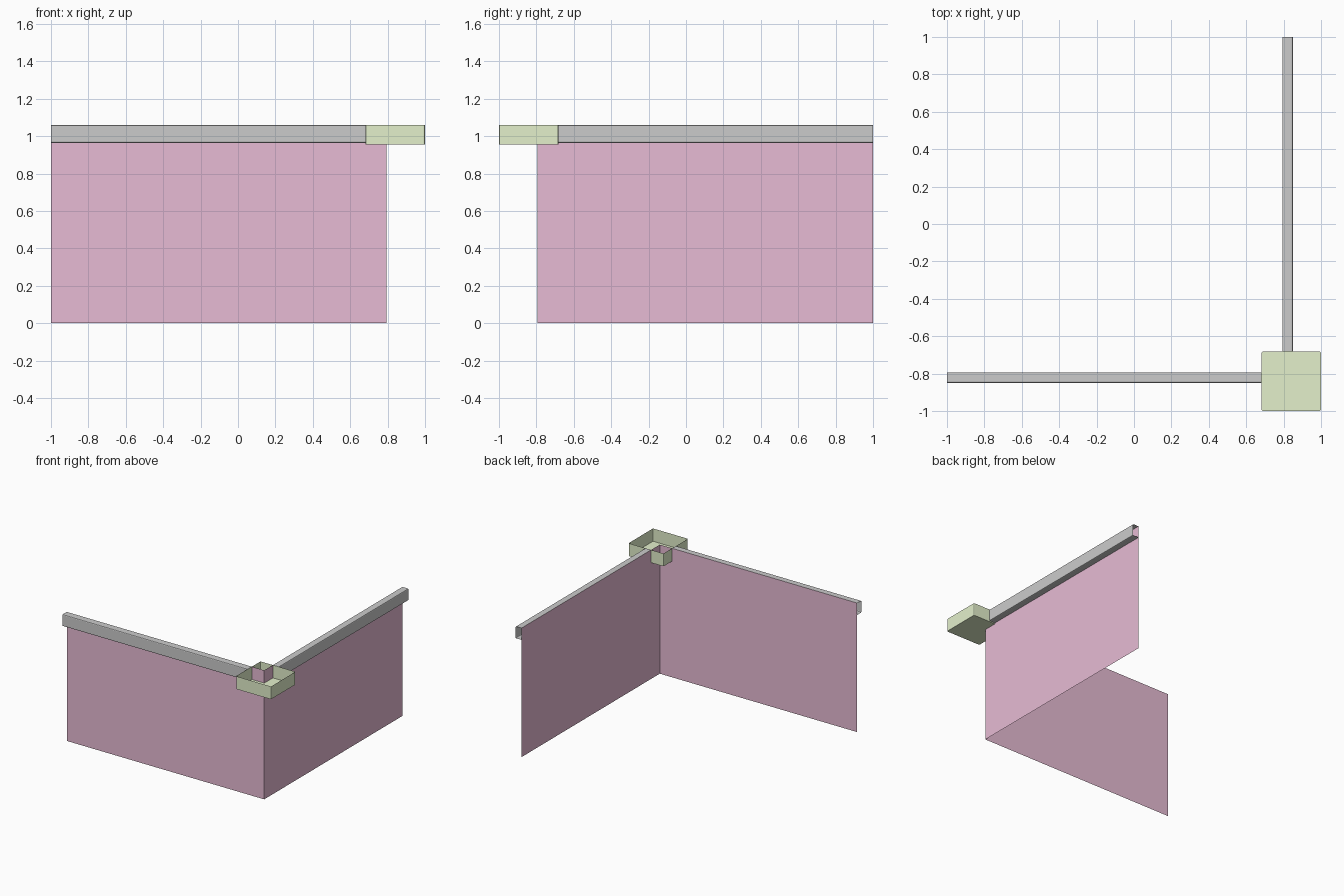
import bpy, bmesh
from math import cos, sin, pi
from mathutils import Matrix, Vector

if "Cube" in bpy.data.objects:
    bpy.data.objects.remove(bpy.data.objects["Cube"])

WALL, TOP = 0.795, 1.06


def material(name, rgb):
    m = bpy.data.materials.new(name)
    m.diffuse_color = (*rgb, 1)
    m.use_nodes = True
    m.node_tree.nodes["Principled BSDF"].inputs["Base Color"].default_value = m.diffuse_color
    return m


def finish(bm, name, mat=None):
    mesh = bpy.data.meshes.new(name)
    bm.to_mesh(mesh)
    bm.free()
    if mat:
        mesh.materials.append(mat)
    obj = bpy.data.objects.new(name, mesh)
    bpy.context.collection.objects.link(obj)
    return obj


def run(name, profile, x0, x1, side=False, mat=None):
    """Sweep a (y, z) profile along the front; side mirrors it across the corner diagonal."""
    bm = bmesh.new()
    place = (lambda x, y, z: (-y, -x, z)) if side else (lambda x, y, z: (x, y, z))
    rows = [[bm.verts.new(place(x, y, z)) for y, z in profile] for x in (x0, x1)]
    for i in range(len(profile) - 1):
        quad = [rows[0][i], rows[1][i], rows[1][i + 1], rows[0][i + 1]]
        bm.faces.new(quad[::-1] if side else quad)
    return finish(bm, name, mat)


pink = material("wall_pink", (0.80, 0.50, 0.66))
green = material("hopper_green", (0.77, 0.87, 0.60))

# Thin wall sheets and the channel profile, open towards the wall
wall_profile = [(-WALL, 0), (-WALL, TOP)]
front, low, r = -0.849, 0.963, 0.007
channel = [(-WALL, low)]
channel += [(front + r - r * sin(a), low + r - r * cos(a)) for a in (0, pi / 4, pi / 2)]
channel += [(front + r - r * cos(a), TOP - r + r * sin(a)) for a in (0, pi / 4, pi / 2)]
channel += [(-WALL, TOP)]

for label, side in (("front", False), ("right", True)):
    run(label + "_wall", wall_profile, -1, WALL, side, pink)
    run(label + "_gutter", channel, -1, 0.682, side)

# Open-topped hopper box around the wall corner
lo, hi, base = 0.682, 1.0, 0.955
bm = bmesh.new()
mid = (lo + hi) / 2
bmesh.ops.create_cube(bm, size=1, matrix=Matrix.Translation((mid, -mid, (base + TOP) / 2))
                      @ Matrix.Diagonal(Vector((hi - lo, hi - lo, TOP - base, 1))))
upright = [e for e in bm.edges if abs(e.verts[0].co.z - e.verts[1].co.z) > 0.05]
bmesh.ops.bevel(bm, geom=upright, offset=0.008, segments=2, profile=0.5, affect='EDGES')
bm.normal_update()
bmesh.ops.delete(bm, geom=[f for f in bm.faces if f.normal.z > 0.9], context='FACES_ONLY')
finish(bm, "corner_hopper", green)
